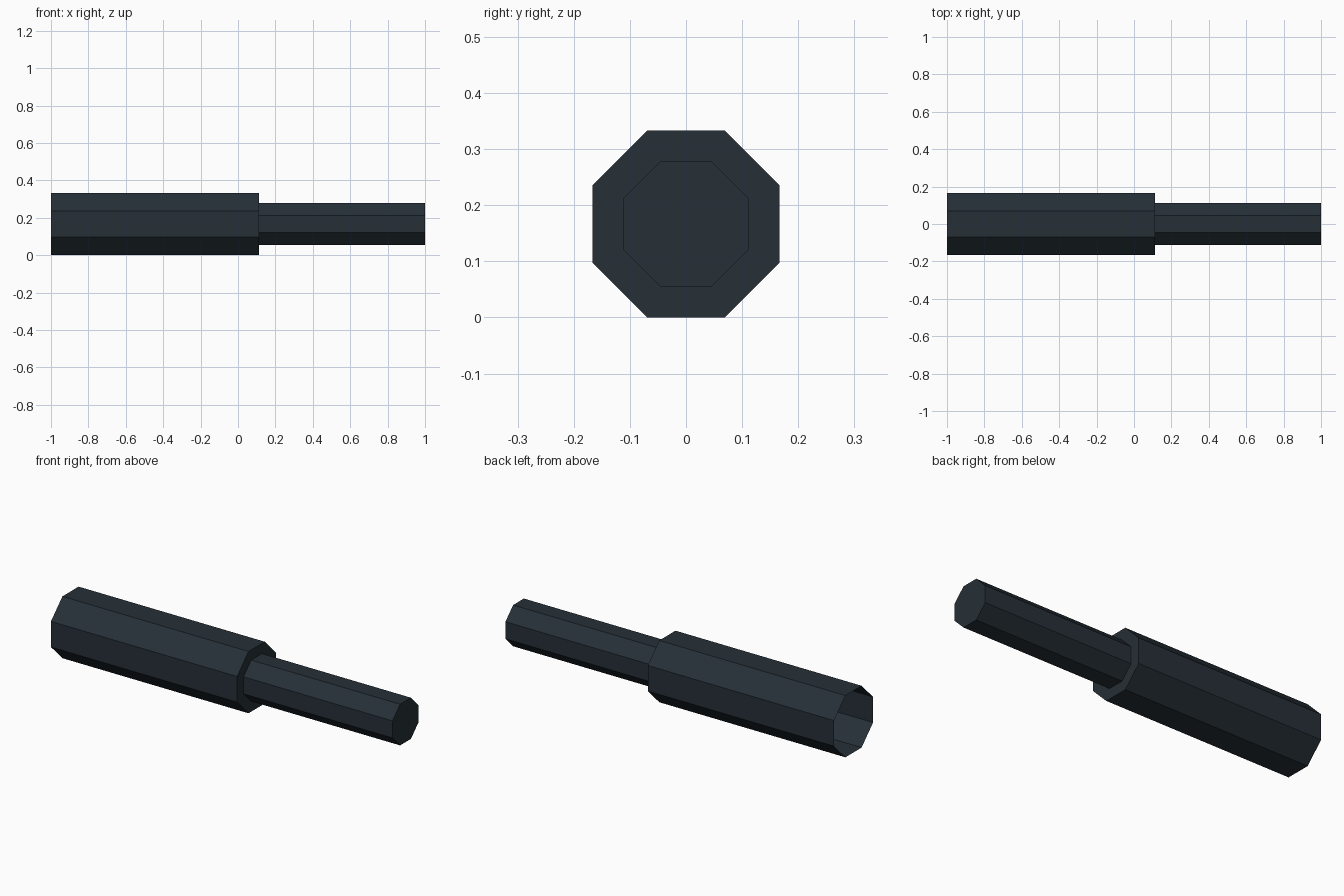
import bpy, bmesh, math

cube = bpy.data.objects.get("Cube")
if cube:
    bpy.data.objects.remove(cube, do_unlink=True)

SIDES = 8
CENTRE_Z = 1 / 6

# Dark blue-grey material
mat = bpy.data.materials.new("dark_slate")
colour = (0.019, 0.029, 0.038, 1.0)
mat.diffuse_color = colour
mat.use_nodes = True
bsdf = mat.node_tree.nodes["Principled BSDF"]
bsdf.inputs["Base Color"].default_value = colour
bsdf.inputs["Roughness"].default_value = 0.8


def ring(bm, x, apothem):
    """Octagon around the x axis with flat sides on top and bottom."""
    r = apothem / math.cos(math.pi / SIDES)
    angles = [(i + 0.5) * 2 * math.pi / SIDES for i in range(SIDES)]
    return [bm.verts.new((x, r * math.cos(a), r * math.sin(a))) for a in angles]


# Stepped rod: (x, apothem) profile, open at the wide end, capped at the narrow one
profile = [(-1.0, 1 / 6), (1 / 9, 1 / 6), (1 / 9, 1 / 9), (1.0, 1 / 9)]
bm = bmesh.new()
rings = [ring(bm, x, a) for x, a in profile]
for a, b in zip(rings, rings[1:]):
    for i in range(SIDES):
        j = (i + 1) % SIDES
        bm.faces.new((a[i], a[j], b[j], b[i]))
bm.faces.new(rings[-1])
bm.normal_update()
# Make the end cap and walls face outward
bmesh.ops.recalc_face_normals(bm, faces=bm.faces)
cap = max(bm.faces, key=lambda f: f.calc_center_median().x)
if cap.normal.x < 0:
    bmesh.ops.reverse_faces(bm, faces=bm.faces)

mesh = bpy.data.meshes.new("stepped_barrel")
bm.to_mesh(mesh)
bm.free()
mesh.materials.append(mat)
barrel = bpy.data.objects.new("stepped_barrel", mesh)
barrel.location.z = CENTRE_Z
bpy.context.collection.objects.link(barrel)
